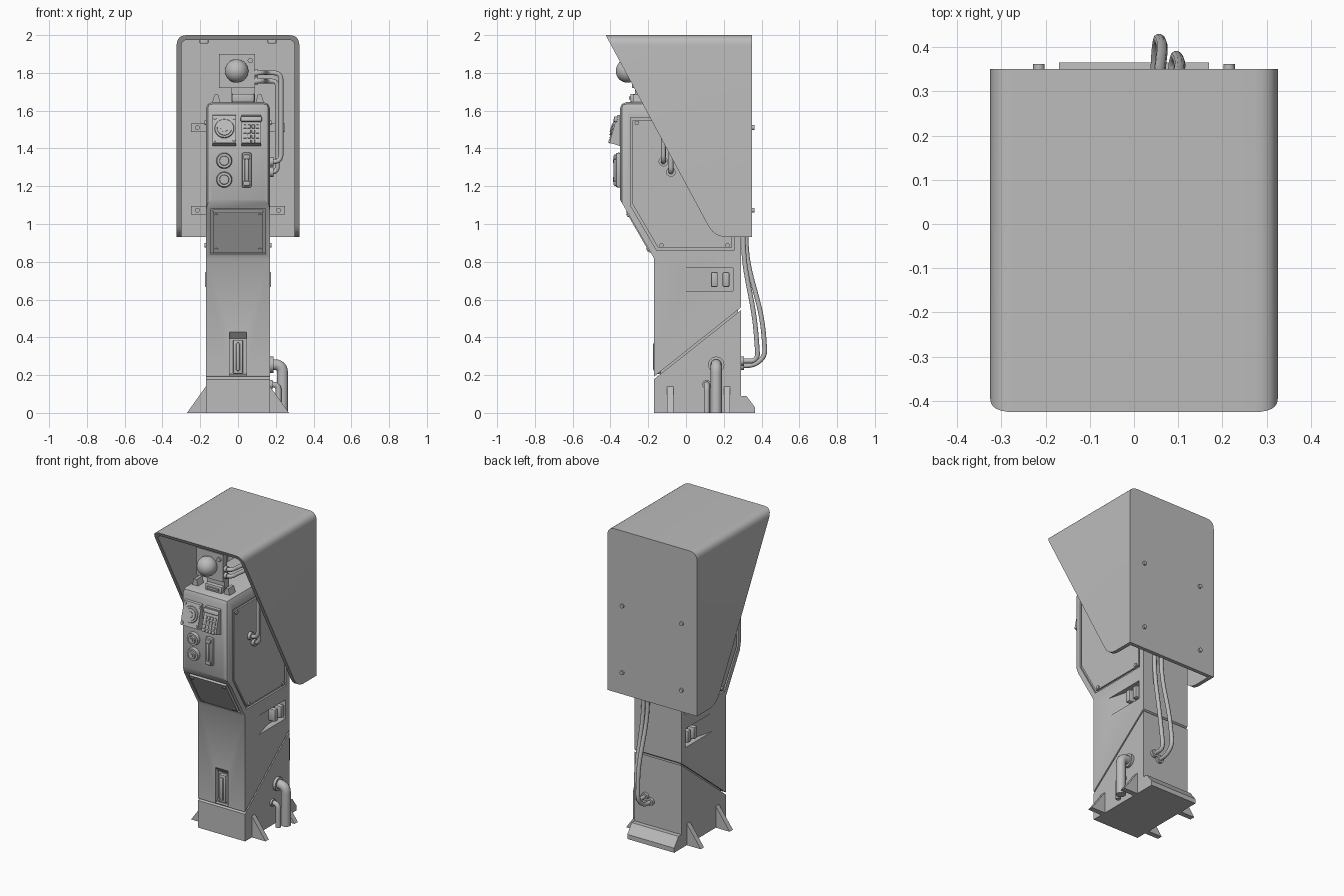
import bpy, bmesh, math
from mathutils import Vector, Matrix

if "Cube" in bpy.data.objects:
    bpy.data.objects.remove(bpy.data.objects["Cube"], do_unlink=True)

grey = bpy.data.materials.new("plain grey")
grey.use_nodes = True
grey.diffuse_color = (0.5, 0.5, 0.5, 1)
grey.node_tree.nodes["Principled BSDF"].inputs["Base Color"].default_value = grey.diffuse_color


def add(name, data):
    ob = bpy.data.objects.new(name, data)
    bpy.context.scene.collection.objects.link(ob)
    data.materials.append(grey)
    return ob


def finish(name, bm):
    bmesh.ops.recalc_face_normals(bm, faces=bm.faces)
    me = bpy.data.meshes.new(name)
    bm.to_mesh(me)
    bm.free()
    me.shade_smooth()
    me.set_sharp_from_angle(angle=math.radians(32))
    return add(name, me)


def prism(name, pts, axis, a, b, bevel_rule=None, bevel=0.035):
    """Extrude a 2D outline along an axis, optionally bevelling chosen edges."""
    place = {"x": lambda p, h: (h, p[0], p[1]), "y": lambda p, h: (p[0], h, p[1]),
             "z": lambda p, h: (p[0], p[1], h)}[axis]
    bm = bmesh.new()
    low = [bm.verts.new(place(p, a)) for p in pts]
    high = [bm.verts.new(place(p, b)) for p in pts]
    bm.faces.new(low)
    bm.faces.new(high)
    for i in range(len(pts)):
        j = (i + 1) % len(pts)
        bm.faces.new((low[i], low[j], high[j], high[i]))
    bmesh.ops.recalc_face_normals(bm, faces=bm.faces)
    if bevel_rule:
        edges = [e for e in bm.edges if bevel_rule(e.verts[0].co, e.verts[1].co)]
        bmesh.ops.bevel(bm, geom=edges, offset=bevel, segments=2, profile=0.5, affect='EDGES')
    return finish(name, bm)


def box(name, loc, size, tilt=0, bevel=0):
    bm = bmesh.new()
    bmesh.ops.create_cube(bm, size=1, matrix=Matrix.Diagonal((*size, 1)))
    if bevel:
        bmesh.ops.bevel(bm, geom=bm.edges[:], offset=bevel, segments=2, profile=0.5, affect='EDGES')
    bm.transform(Matrix.Translation(loc) @ Matrix.Rotation(tilt, 4, 'X'))
    return finish(name, bm)


def disc(name, loc, r, depth, axis="y", tilt=0, r2=None, sides=24):
    """Cylinder along an axis; r2 is the radius of its outer (-y or +x) end."""
    turn = Matrix.Rotation(math.pi / 2, 4, 'X' if axis == "y" else 'Y')
    bm = bmesh.new()
    bmesh.ops.create_cone(bm, cap_ends=True, segments=sides, radius1=r,
                          radius2=r if r2 is None else r2, depth=depth)
    bm.transform(Matrix.Translation(loc) @ Matrix.Rotation(tilt, 4, 'X') @ turn)
    return finish(name, bm)


def fillet(pts, r, n=6):
    """Round the inner corners of an open path."""
    pts = [Vector(p) for p in pts]
    out = [pts[0]]
    for a, p, b in zip(pts, pts[1:], pts[2:]):
        t = min(r, (a - p).length / 2, (b - p).length / 2)
        p1, p2 = p + (a - p).normalized() * t, p + (b - p).normalized() * t
        for k in range(n + 1):
            u = k / n
            out.append(p1 * (1 - u) ** 2 + p * 2 * u * (1 - u) + p2 * u * u)
    return out + [pts[-1]]


def tube(name, pts, r, bend):
    cu = bpy.data.curves.new(name, 'CURVE')
    cu.dimensions = '3D'
    cu.bevel_depth, cu.bevel_resolution, cu.use_fill_caps = r, 3, True
    path = fillet(pts, bend)
    sp = cu.splines.new('POLY')
    sp.points.add(len(path) - 1)
    for q, p in zip(sp.points, path):
        q.co = (*p, 1)
    return add(name, cu)


def boolean(target, cutter, op='DIFFERENCE'):
    mod = target.modifiers.new("cut", 'BOOLEAN')
    mod.operation, mod.object, mod.solver = op, cutter, 'EXACT'
    bpy.context.view_layer.objects.active = target
    bpy.ops.object.modifier_apply(modifier=mod.name)
    bpy.data.objects.remove(cutter, do_unlink=True)
    target.data.set_sharp_from_angle(angle=math.radians(32))


def shrink(pts, k):
    cx = (min(p[0] for p in pts) + max(p[0] for p in pts)) / 2
    cz = (min(p[1] for p in pts) + max(p[1] for p in pts)) / 2
    return [(cx + (p[0] - cx) * k, cz + (p[1] - cz) * k) for p in pts]


# Pedestal and head in one body, with softened front and top edges
def soft(p, q):
    return all(v.z > 1.1 and (v.y < -0.34 or v.z > 1.64) for v in (p, q)) and \
        not (p.z < 1.2 and q.z < 1.2) and not (p.y > 0.2 and q.y > 0.2)


body = prism("body", [(-.17, 0), (.29, 0), (.29, 1.645), (-.35, 1.645), (-.35, 1.13), (-.17, .82)],
             "x", -.17, .17, soft)

# Diagonal seam around the pedestal
boolean(body, prism("seam", [(-.2, .154), (.32, .567), (.32, .581), (-.2, .168)], "x", -.3, .3))
box("inner_core", (0, .07, .36), (.31, .41, .52))

# Side panels, side vents, fins
panel = [(-.295, 1.565), (.255, 1.565), (.255, .86), (-.155, .86), (-.295, 1.10)]
for side, s in (("left", 1), ("right", -1)):
    boolean(body, prism("groove", panel, "x", s * .158, s * .2))
    prism(side + "_side_panel", shrink(panel, .955), "x", s * .15, s * .169)
    for y, z in ((-.26, 1.535), (-.13, .887), (.22, .887), (.22, 1.535)):
        disc(side + "_panel_bolt", (s * .17, y, z), .012, .014, "x", sides=12)
    boolean(body, prism("vent", [(s * .2, -.04), (s * .171, -.035), (s * .13, .12), (s * .13, .25),
                                 (s * .2, .25)], "z", .645, .768))
    for y in (.15, .212):
        box(side + "_vent_bar", (s * .148, y, .706), (.056, .036, .08), bevel=.008)
    for y in (-.083, .217):
        prism(side + "_fin", [(s * .16, 0), (s * .27, 0), (s * .17, .14), (s * .16, .14)],
              "y", y - .017, y + .017)
prism("rear_skirt", [(.28, 0), (.365, 0), (.365, .03), (.32, .09), (.28, .09)], "x", -.17, .17)

# Sloped front panel
slope = math.radians(30)
boolean(body, box("groove", (0, -.251, .96), (.29, .024, .277), slope))
box("front_slope_panel", (0, -.246, .96), (.265, .02, .252), slope)
for x in (-.115, .115):
    for z in (.865, 1.047):
        disc("slope_bolt", (x, -.256 - (z - .96) * .58, z), .01, .014, tilt=slope, sides=12)

# Front slot with handle
boolean(body, prism("slot", [(-.2, .43), (-.171, .43), (-.14, .395), (-.14, .195), (-.2, .195)],
                    "x", -.045, .045))
box("slot_frame", (0, -.15, .297), (.052, .03, .18), bevel=.005)
box("slot_handle", (0, -.162, .297), (.022, .024, .15), bevel=.008)

# Hood: rounded shell trimmed by a slanted side outline
def arch(w, z0, z1, r):
    return fillet([(-w, z0), (-w, z1), (w, z1), (w, z0)], r)


hood = prism("hood", arch(.325, .85, 2, .055), "y", -.6, .35)
boolean(hood, prism("hollow", arch(.3, .8, 1.975, .035), "y", -.7, .325))
trim = fillet([(-.479, 2.1), (.15, .93), (.5, .93)], .07) + [Vector((.5, 2.1))]
boolean(hood, prism("trim", trim, "x", -.5, .5), 'INTERSECT')
for x in (-.18, .18):
    box("hood_clip", (x, -.33, 1.966), (.045, .04, .022), bevel=.004)
for z in (1.073, 1.51):
    box("mount_strap", (0, .307, z), (.5, .038, .046))
    for x in (-.215, .215):
        disc("strap_bolt", (x, .285, z), .013, .016, sides=12)
        disc("hood_bolt", (x, .353, z), .013, .018, sides=12)

# Tilted dial and keypad housings
lean = -math.atan2(.04, .145)
def face_y(z):
    return -.405 + (z - 1.43) * .276


wedge = [(-.34, 1.58), (-.365, 1.575), (-.405, 1.43), (-.34, 1.41)]
prism("dial_housing", wedge, "x", -.135, -.01)
prism("keypad_housing", wedge, "x", .018, .122)
for r, d in ((.055, .012), (.042, .022), (.022, .03)):
    disc("dial_ring", (-.072, face_y(1.505), 1.505), r, d, tilt=lean, r2=r * .9)
for x in (-.122, -.022):
    for z in (1.445, 1.56):
        disc("dial_screw", (x, face_y(z), z), .008, .01, tilt=lean, sides=10)
for row in range(4):
    for col in range(4):
        z = 1.437 + row * .026
        box("key", (.037 + col * .022, face_y(z), z), (.017, .014, .02), lean, .003)
box("keypad_brow", (.07, face_y(1.555), 1.555), (.112, .024, .03), lean, .008)

# Round knobs and the narrow handle
for z in (1.335, 1.235):
    disc("knob_base", (-.073, -.358, z), .043, .024, r2=.038)
    disc("knob_ring", (-.073, -.37, z), .028, .02, r2=.024)
    disc("knob_centre", (-.073, -.378, z), .013, .016)
box("handle_base", (.046, -.357, 1.285), (.052, .026, .185), bevel=.01)
box("handle_bar", (.046, -.374, 1.285), (.022, .02, .12), bevel=.007)
for z in (1.215, 1.355):
    box("handle_end", (.046, -.374, z), (.036, .018, .026), bevel=.006)

# Ball lamp on its back plate
box("lamp_plate", (-.005, -.265, 1.81), (.19, .04, .18))
box("lamp_neck", (.027, -.245, 1.69), (.125, .05, .1))
box("lamp_foot", (.027, -.27, 1.667), (.12, .05, .045), bevel=.008)
box("foot_slot", (.027, -.296, 1.667), (.08, .012, .014))
disc("lamp_collar", (-.007, -.285, 1.81), .045, .04)
disc("lamp_screw", (.065, -.288, 1.865), .014, .02, sides=12)
bm = bmesh.new()
bmesh.ops.create_uvsphere(bm, u_segments=32, v_segments=16, radius=.062,
                          matrix=Matrix.Translation((-.007, -.31, 1.81)))
finish("lamp_ball", bm)
for s in (-1, 1):
    prism("head_ear", [(s * .09, 1.63), (s * .14, 1.63), (s * .125, 1.685), (s * .105, 1.685)],
          "y", -.28, -.22)

# Thin pipes from the lamp into the head side
for z, x, y, end in ((1.8, .228, -.12, 1.33), (1.757, .208, -.08, 1.275)):
    tube("lamp_pipe", [(.07, -.26, z), (.13, -.26, z), (.15, y, z), (x, y, z), (x, y, end),
                       (.15, y, end)], .013, .04)
    disc("pipe_socket", (.177, y, end), .025, .022, "x")
    disc("lamp_socket", (.097, -.26, z), .019, .02, "x")

# Ground pipes on the left side
tube("large_pipe", [(.15, .16, .255), (.236, .16, .255), (.236, .16, 0)], .03, .07)
disc("large_pipe_flange", (.176, .16, .255), .043, .024, "x")
tube("small_pipe", [(.15, .11, .15), (.215, .11, .15), (.215, .11, 0)], .016, .045)
disc("small_pipe_flange", (.174, .11, .15), .024, .018, "x")

# Hanging rear cables
for x, out, top, low in ((.055, .425, .318, .25), (.095, .385, .303, .275)):
    tube("rear_cable", [(x, top, 1.05), (x, top, .82), (x + .01, out - .02, .5),
                        (x, out - .005, .3), (x - .005, .36, low), (x - .005, .28, low)], .013, .16)
    disc("cable_socket", (x - .005, .295, low), .024, .024)
